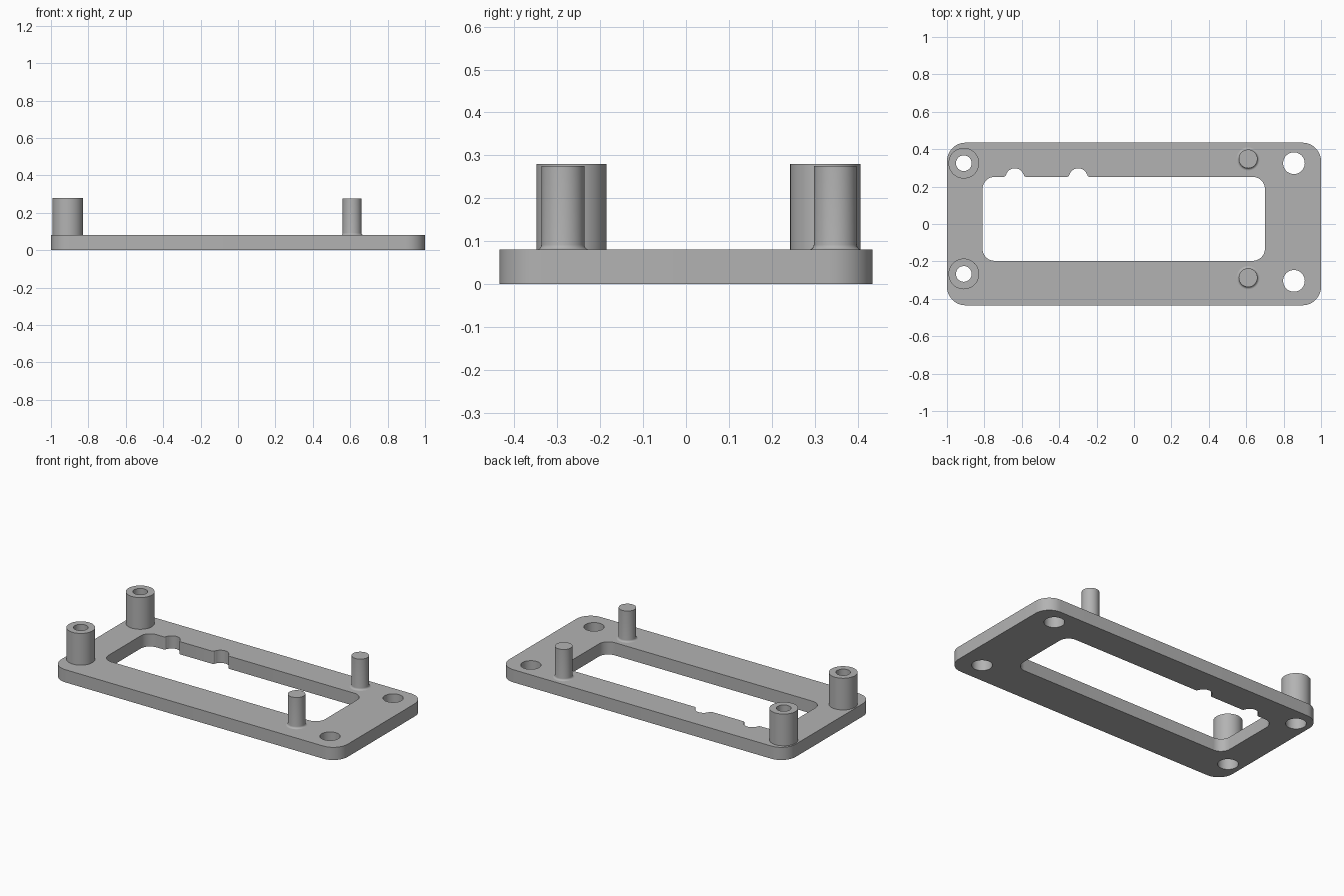
import bpy
import bmesh
from math import cos, sin, pi, radians

if "Cube" in bpy.data.objects:
    bpy.data.objects.remove(bpy.data.objects["Cube"])

PLATE = 0.08          # plate thickness
BORE = 0.058          # holes through the plate

grey = bpy.data.materials.new("grey_plastic")
grey.use_nodes = True
GREY = (0.45, 0.45, 0.45, 1)
grey.diffuse_color = GREY
grey.node_tree.nodes["Principled BSDF"].inputs["Base Color"].default_value = GREY


def arc(cx, cy, r, start, end, steps):
    angles = [radians(start + (end - start) * i / steps) for i in range(steps + 1)]
    return [(cx + r * cos(a), cy + r * sin(a)) for a in angles]


def circle(cx, cy, r):
    return arc(cx, cy, r, 0, 360, 48)[:-1]


def rounded_rect(x0, x1, y0, y1, r, top_edge=()):
    """Counter-clockwise outline; top_edge points run from right to left."""
    return (arc(x1 - r, y0 + r, r, -90, 0, 10) + arc(x1 - r, y1 - r, r, 0, 90, 10)
            + list(top_edge)
            + arc(x0 + r, y1 - r, r, 90, 180, 10) + arc(x0 + r, y0 + r, r, 180, 270, 10))


def notch(cx, edge):
    """Half-round bite with small flared lips, running right to left."""
    lip = 0.012
    return (arc(cx + 0.06, edge + lip, lip, 270, 180, 4)
            + arc(cx, edge - 0.003, 0.049, 20, 160, 14)
            + arc(cx - 0.06, edge + lip, lip, 0, -90, 4))


def finish(name, bm):
    bmesh.ops.remove_doubles(bm, verts=bm.verts, dist=0.0001)
    bmesh.ops.recalc_face_normals(bm, faces=bm.faces)
    mesh = bpy.data.meshes.new(name)
    bm.to_mesh(mesh)
    bm.free()
    mesh.materials.append(grey)
    obj = bpy.data.objects.new(name, mesh)
    bpy.context.collection.objects.link(obj)
    bpy.ops.object.select_all(action='DESELECT')
    obj.select_set(True)
    bpy.context.view_layer.objects.active = obj
    bpy.ops.object.shade_smooth_by_angle(angle=radians(30))
    return obj


def extruded(name, outlines, height):
    """Fill nested outlines (inner ones become holes) and extrude them up."""
    curve = bpy.data.curves.new(name + "_outline", 'CURVE')
    curve.dimensions = '2D'
    curve.fill_mode = 'BOTH'
    curve.extrude = height / 2
    for points in outlines:
        spline = curve.splines.new('POLY')
        spline.points.add(len(points) - 1)
        for p, (x, y) in zip(spline.points, points):
            p.co = (x, y, 0, 1)
        spline.use_cyclic_u = True
    helper = bpy.data.objects.new(name + "_outline", curve)
    bpy.context.collection.objects.link(helper)
    bpy.context.view_layer.update()
    mesh = bpy.data.meshes.new_from_object(
        helper.evaluated_get(bpy.context.evaluated_depsgraph_get()))
    bm = bmesh.new()
    bm.from_mesh(mesh)
    bmesh.ops.translate(bm, verts=bm.verts, vec=(0, 0, height / 2))
    bpy.data.objects.remove(helper)
    bpy.data.curves.remove(curve)
    bpy.data.meshes.remove(mesh)
    return finish(name, bm)


def lathed(name, profile, x, y):
    """Spin a (radius, height) profile around a vertical axis at x, y."""
    bm = bmesh.new()
    verts = [bm.verts.new((r, 0, z)) for r, z in profile]
    edges = [bm.edges.new(pair) for pair in zip(verts, verts[1:])]
    bmesh.ops.spin(bm, geom=verts + edges, cent=(0, 0, 0), axis=(0, 0, 1),
                   angle=2 * pi, steps=48, use_merge=True)
    obj = finish(name, bm)
    obj.location = (x, y, 0)
    return obj


posts = {"back": (-0.91, 0.325), "front": (-0.91, -0.267)}
pins = {"back": (0.61, 0.348), "front": (0.61, -0.287)}
screw_holes = [(0.855, 0.325), (0.855, -0.304)]

# Base plate with window, notches and holes
window = rounded_rect(-0.81, 0.70, -0.197, 0.252, 0.065,
                      notch(-0.298, 0.252) + notch(-0.637, 0.252))
holes = [circle(x, y, BORE) for x, y in screw_holes + list(posts.values())]
extruded("base_plate", [rounded_rect(-1, 1, -0.435, 0.435, 0.1), window] + holes, PLATE)

# Hollow posts, with a narrower bore than the plate below
post_profile = [(BORE, PLATE), (0.042, PLATE), (0.042, 0.28), (0.082, 0.28), (0.082, PLATE)]
for side, (x, y) in posts.items():
    lathed(side + "_hollow_post", post_profile, x, y)

# Solid pins with a filleted foot
pin_profile = [(0, 0.275), (0.05, 0.275)] + arc(0.062, PLATE + 0.012, 0.012, 180, 270, 5)
for side, (x, y) in pins.items():
    lathed(side + "_pin", pin_profile, x, y)
